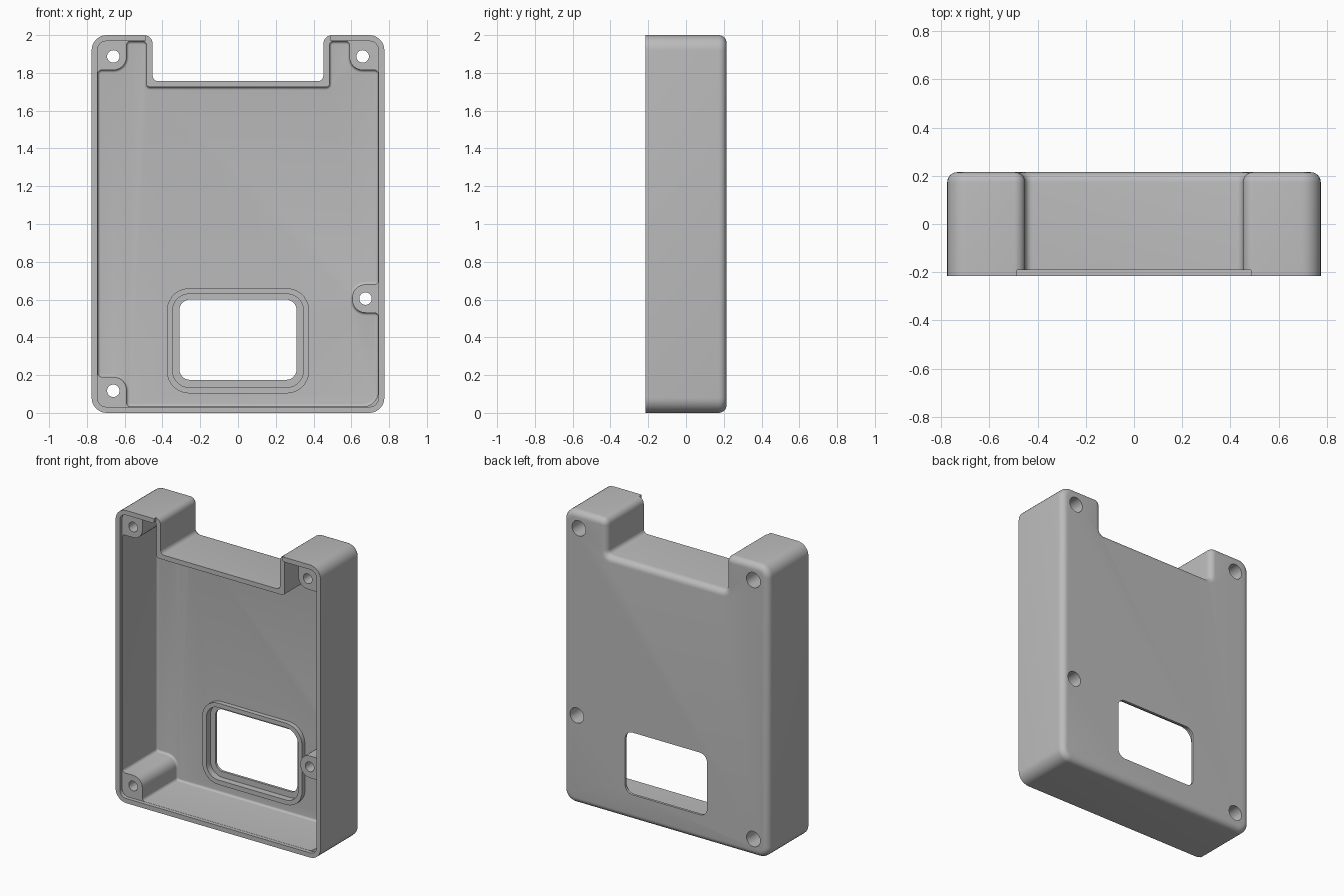
import bpy, bmesh
from math import sin, cos, pi, radians
from mathutils import Vector, Matrix

if "Cube" in bpy.data.objects:
    bpy.data.objects.remove(bpy.data.objects["Cube"])

grey = bpy.data.materials.new("light grey plastic")
grey.use_nodes = True
colour = (0.5, 0.5, 0.5, 1)
grey.diffuse_color = colour
grey.node_tree.nodes["Principled BSDF"].inputs["Base Color"].default_value = colour

FRONT, BACK = -0.215, 0.215
FLOOR, SEAT = 0.185, -0.19      # inside floor and boss tops


def rounded(corners, steps=7):
    """Counter-clockwise (x, z, radius) corners to (point, outward normal) pairs."""
    result = []
    for i, (x, z, r) in enumerate(corners):
        b = Vector((x, z))
        u = (Vector(corners[i - 1][:2]) - b).normalized()
        v = (Vector(corners[(i + 1) % len(corners)][:2]) - b).normalized()
        half = u.angle(v) / 2
        centre = b + (u + v).normalized() * r / sin(half)
        d0 = (b + u * r / cos(half) * sin(half) - centre).normalized()
        d1 = (b + v * r / cos(half) * sin(half) - centre).normalized()
        sweep = pi - 2 * half
        side = 1 if v.x * u.y - v.y * u.x > 0 else -1
        for k in range(steps + 1):
            t = k / steps
            d = (d0 * sin((1 - t) * sweep) + d1 * sin(t * sweep)) / sin(sweep)
            result.append((centre + d * r, d * side))
    return result


def finish(name, bm):
    bmesh.ops.recalc_face_normals(bm, faces=bm.faces)
    mesh = bpy.data.meshes.new(name)
    bm.to_mesh(mesh)
    bm.free()
    mesh.materials.append(grey)
    obj = bpy.data.objects.new(name, mesh)
    bpy.context.collection.objects.link(obj)
    return obj


def prism(name, corners, y0, y1, fillet=0):
    """Extrude a rounded outline along y, with a fillet round its back end."""
    outline = rounded(corners)
    levels = [(0, y0)]
    if fillet:
        levels += [(fillet * (1 - cos(a)), y1 - fillet + fillet * sin(a))
                   for a in (k * pi / 12 for k in range(7))]
    else:
        levels.append((0, y1))
    bm = bmesh.new()
    rings = []
    for inset, y in levels:
        pts = [p - n * inset for p, n in outline]
        rings.append([bm.verts.new((p.x, y, p.y)) for p in pts])
    count = len(outline)
    for low, high in zip(rings, rings[1:]):
        for i in range(count):
            j = (i + 1) % count
            bm.faces.new((low[i], low[j], high[j], high[i]))
    bm.faces.new(rings[0])
    bm.faces.new(rings[-1])
    return finish(name, bm)


def box_outline(half, z0, z1, r):
    return [(-half, z0, r), (half, z0, r), (half, z1, r), (-half, z1, r)]


def drill(name, x, z, r, y0, y1):
    bm = bmesh.new()
    place = Matrix.Translation((x, (y0 + y1) / 2, z)) @ Matrix.Rotation(pi / 2, 4, 'X')
    bmesh.ops.create_cone(bm, cap_ends=True, segments=32, radius1=r, radius2=r,
                          depth=y1 - y0, matrix=place)
    return finish(name, bm)


# Outer shell with the notch in its top edge
case = prism("enclosure_shell", [
    (-0.775, 0, 0.08), (0.775, 0, 0.08), (0.775, 2, 0.08), (0.452, 2, 0.045),
    (0.452, 1.756, 0.03), (-0.452, 1.756, 0.03), (-0.452, 2, 0.045),
    (-0.775, 2, 0.08)], FRONT, BACK, 0.042)

# Inner pocket, whose outline runs round the screw bosses
W, LOW, TOP, F, R = 0.742, 0.033, 1.967, 0.02, 0.07
pocket = prism("pocket_cutter", [
    (-0.59, LOW, F), (W, LOW, 0.08),
    (W, 0.53, F), (0.605, 0.53, R), (0.605, 0.68, R), (W, 0.68, F),
    (W, 1.815, F), (0.59, 1.815, R), (0.59, TOP, F),
    (0.485, TOP, F), (0.485, 1.724, F), (-0.485, 1.724, F), (-0.485, TOP, F),
    (-0.59, TOP, F), (-0.59, 1.815, R), (-W, 1.815, F),
    (-W, 0.19, F), (-0.59, 0.19, R)], -0.3, FLOOR, 0.015)

# Shallow seat above the bosses, opening through the notch rim
S, SL, ST = W + 0.001, LOW - 0.001, TOP + 0.001
seat = prism("seat_cutter", [
    (-S, SL, 0.045), (S, SL, 0.045), (S, ST, 0.045), (0.486, ST, 0.01),
    (0.486, 2.1, 0.01), (-0.486, 2.1, 0.01), (-0.486, ST, 0.01),
    (-S, ST, 0.045)], -0.32, SEAT)

# Window with a raised surround and a sunken ledge
surround = prism("window_surround", box_outline(0.377, 0.103, 0.66, 0.12), 0.153, 0.195)
ledge = prism("ledge_cutter", box_outline(0.347, 0.135, 0.63, 0.09), 0.1, 0.198)
window = prism("window_cutter", box_outline(0.31, 0.175, 0.6, 0.055), 0.05, 0.3)

steps = [(pocket, 'DIFFERENCE'), (seat, 'DIFFERENCE'), (surround, 'UNION'),
         (ledge, 'DIFFERENCE'), (window, 'DIFFERENCE')]

# Screw holes, counterbored from the back
for x, z in [(-0.66, 1.887), (0.66, 1.887), (0.675, 0.605), (-0.66, 0.117)]:
    steps.append((drill("counterbore_cutter", x, z, 0.052, -0.1, 0.3), 'DIFFERENCE'))
    steps.append((drill("screw_hole_cutter", x, z, 0.033, -0.3, 0.1), 'DIFFERENCE'))

for tool, operation in steps:
    tool.hide_render = True
    mod = case.modifiers.new(tool.name, 'BOOLEAN')
    mod.operation = operation
    mod.solver = 'EXACT'
    mod.object = tool

# Bake the cuts and remove the helpers
graph = bpy.context.evaluated_depsgraph_get()
baked = bpy.data.meshes.new_from_object(case.evaluated_get(graph))
case.modifiers.clear()
case.data = baked
baked.materials.clear()
baked.materials.append(grey)
for tool, operation in steps:
    bpy.data.objects.remove(tool)

bpy.ops.object.select_all(action='DESELECT')
case.select_set(True)
bpy.context.view_layer.objects.active = case
bpy.ops.object.shade_smooth_by_angle(angle=radians(30))
